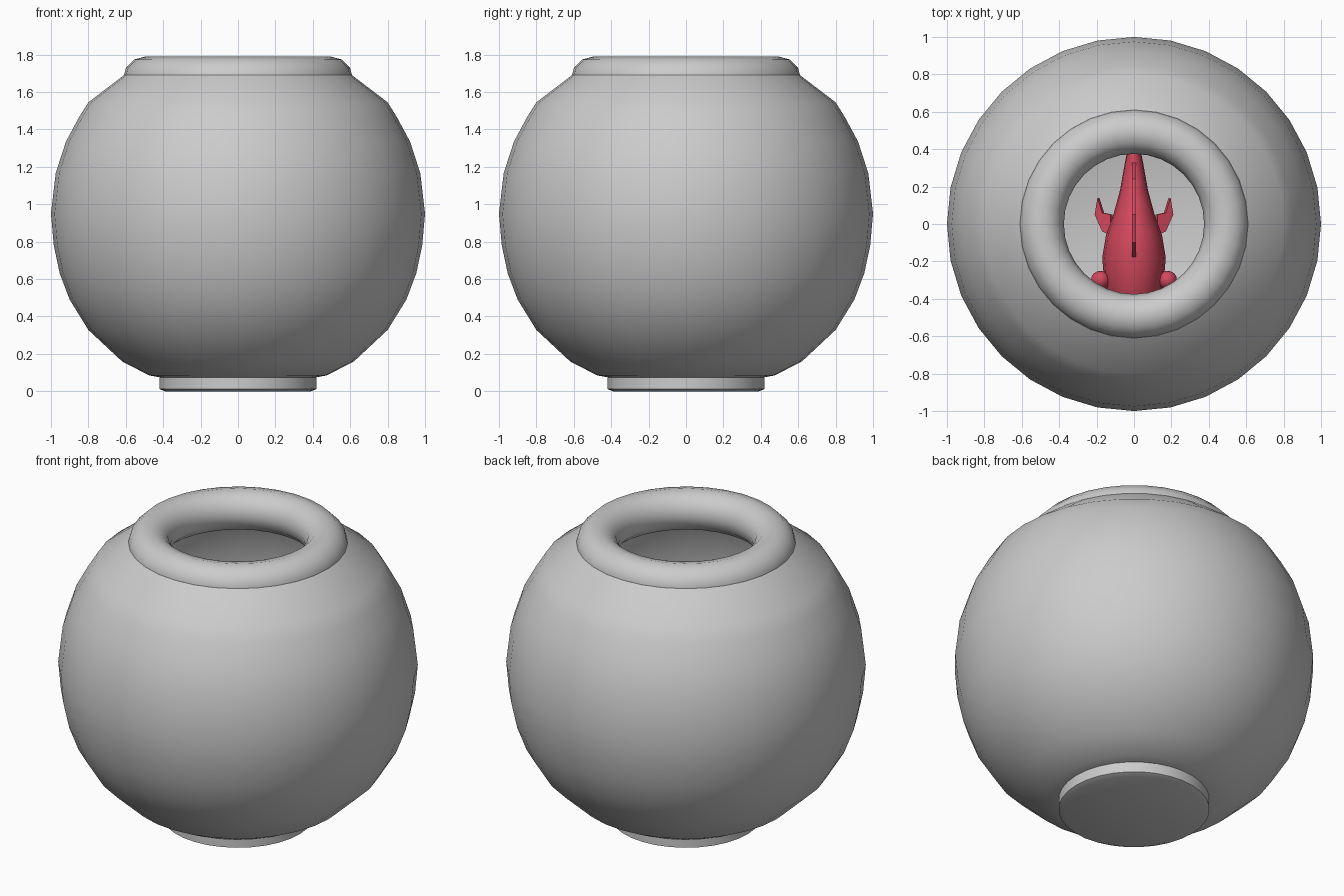
import bpy, bmesh, math
from mathutils import Vector

if "Cube" in bpy.data.objects:
    bpy.data.objects.remove(bpy.data.objects["Cube"])


def material(name, rgb):
    m = bpy.data.materials.new(name)
    m.diffuse_color = (*rgb, 1)
    m.use_nodes = True
    m.node_tree.nodes["Principled BSDF"].inputs["Base Color"].default_value = m.diffuse_color
    return m


GREY = material("bowl_grey", (0.6, 0.6, 0.6))
RED = material("fish_red", (0.65, 0.065, 0.11))


def finish(name, bm, mat, angle=40):
    bmesh.ops.recalc_face_normals(bm, faces=bm.faces)
    me = bpy.data.meshes.new(name)
    bm.to_mesh(me)
    bm.free()
    ob = bpy.data.objects.new(name, me)
    bpy.context.collection.objects.link(ob)
    me.materials.append(mat)
    bpy.ops.object.select_all(action='DESELECT')
    ob.select_set(True)
    bpy.context.view_layer.objects.active = ob
    bpy.ops.object.shade_smooth_by_angle(angle=math.radians(angle))
    return ob


def loft(bm, rings, closed=False, cap_start=False, cap_end=False):
    vs = [[bm.verts.new(p) for p in r] for r in rings]
    n = len(vs[0])
    pairs = list(zip(vs, vs[1:])) + ([(vs[-1], vs[0])] if closed else [])
    for a, b in pairs:
        for i in range(n):
            j = (i + 1) % n
            bm.faces.new((a[i], a[j], b[j], b[i]))
    if cap_start:
        bm.faces.new(vs[0])
    if cap_end:
        bm.faces.new(vs[-1])


def circle(r, z, n=32):
    return [(r * math.cos(2 * math.pi * i / n), r * math.sin(2 * math.pi * i / n), z)
            for i in range(n)]


# Bowl: foot, round body, shoulder running in under the rim
profile = [(0.39, 0), (0.42, 0.012), (0.42, 0.075), (0.475, 0.085), (0.62, 0.16),
           (0.80, 0.328), (0.90, 0.49), (0.953, 0.63), (0.985, 0.78), (1, 0.95),
           (0.975, 1.165), (0.92, 1.335), (0.85, 1.465), (0.80, 1.545),
           (0.61, 1.69), (0.50, 1.68)]
bm = bmesh.new()
loft(bm, [circle(r, z) for r, z in profile], cap_start=True)
finish("bowl", bm, GREY)

# Thick rounded rim
bm = bmesh.new()
loft(bm, [circle(0.495 + 0.12 * math.cos(math.pi * k / 6),
                 1.67 + 0.12 * math.sin(math.pi * k / 6)) for k in range(12)], closed=True)
finish("rim", bm, GREY)

# Fish body: (y, half width, half height), head towards -y
ZC = 0.88
sections = [(-0.56, 0.03, 0.03), (-0.51, 0.085, 0.09), (-0.42, 0.135, 0.15),
            (-0.30, 0.16, 0.19), (-0.18, 0.17, 0.21), (-0.06, 0.15, 0.20),
            (0.05, 0.11, 0.165), (0.18, 0.075, 0.12), (0.32, 0.05, 0.085),
            (0.42, 0.03, 0.08)]
bm = bmesh.new()
loft(bm, [[(w * math.cos(math.pi * i / 8), y, ZC + h * math.sin(math.pi * i / 8))
           for i in range(16)] for y, w, h in sections], cap_start=True, cap_end=True)
finish("fish_body", bm, RED)


def fin(name, outline, thickness):
    """Flat fin from an outline, thickened along its normal."""
    bm = bmesh.new()
    f = bm.faces.new([bm.verts.new(p) for p in outline])
    f.normal_update()
    d = f.normal * thickness
    for v in bm.verts:
        v.co -= d / 2
    ext = bmesh.ops.extrude_face_region(bm, geom=[f])
    for v in ext["geom"]:
        if isinstance(v, bmesh.types.BMVert):
            v.co += d
    return finish(name, bm, RED, 30)


# Upright fins on the centre line, given as (y, height from body centre)
fin("dorsal_fin", [(0, y, ZC + z) for y, z in
    [(-0.2, 0.18), (-0.1, 0.30), (0.05, 0.33), (0.24, 0.24), (0.34, 0.06), (0.05, 0.12)]], 0.02)
fin("tail_fin", [(0, y, ZC + z) for y, z in
    [(0.36, 0.06), (0.50, 0.17), (0.68, 0.24), (0.60, 0.0), (0.68, -0.24),
     (0.50, -0.17), (0.36, -0.06)]], 0.03)
fin("anal_fin", [(0, y, ZC + z) for y, z in
    [(0.02, -0.15), (0.14, -0.26), (0.24, -0.22), (0.22, -0.07)]], 0.02)

# Side fins and bulging eyes
for s, side in ((-1, "left"), (1, "right")):
    fin(side + "_side_fin", [(s * x, y, ZC + z) for x, y, z in
        [(0.12, -0.06, -0.06), (0.165, -0.04, -0.08), (0.205, 0.05, -0.10),
         (0.19, 0.14, -0.10), (0.165, 0.06, -0.08), (0.12, 0.05, -0.06)]], 0.025)
    bm = bmesh.new()
    bmesh.ops.create_uvsphere(bm, u_segments=16, v_segments=8, radius=0.05)
    for v in bm.verts:
        v.co += Vector((s * 0.18, -0.30, ZC + 0.06))
    finish(side + "_eye", bm, RED)
